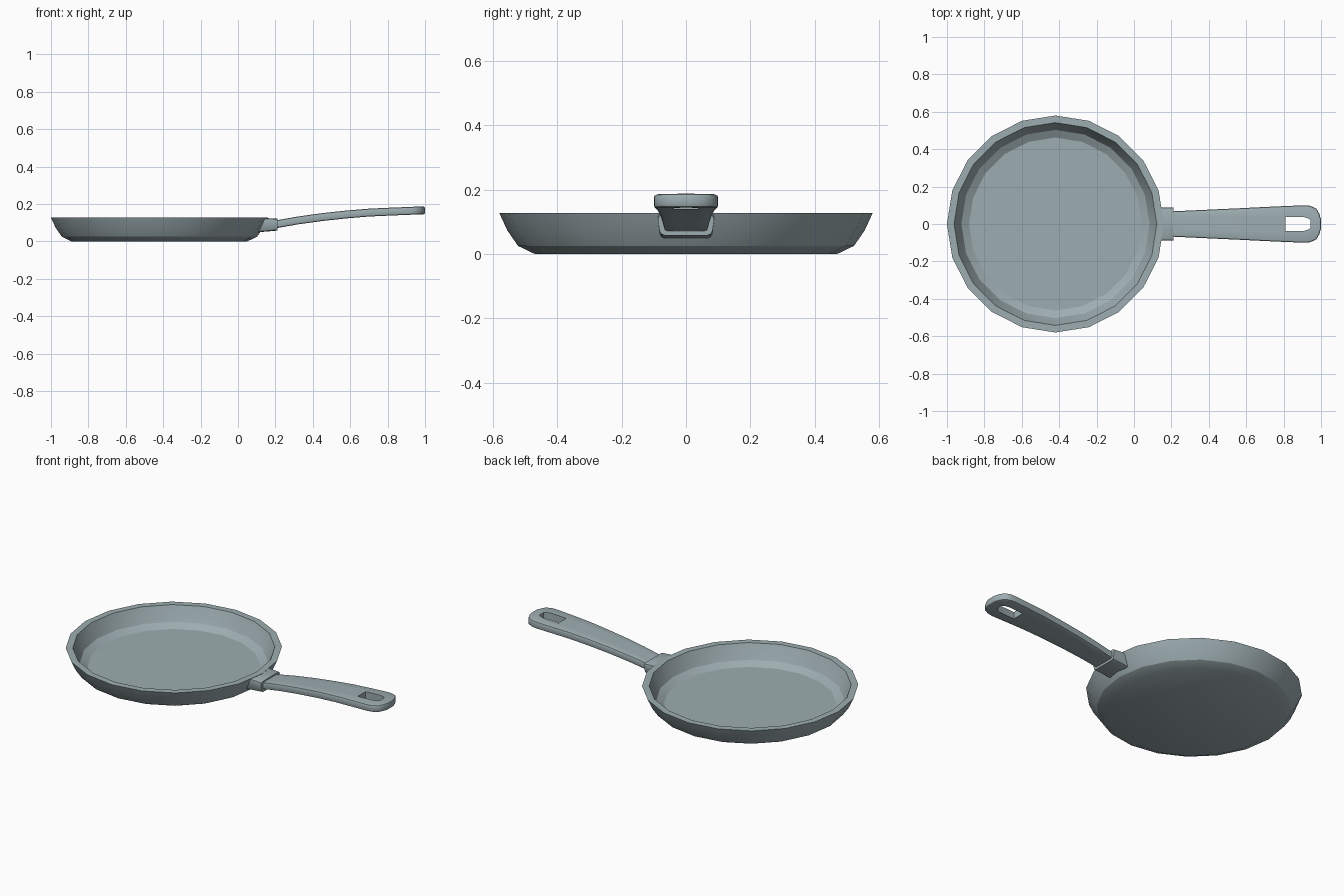
import bpy, bmesh, math

if "Cube" in bpy.data.objects:
    bpy.data.objects.remove(bpy.data.objects["Cube"])

steel = bpy.data.materials.new("grey_steel")
steel.diffuse_color = (0.34, 0.42, 0.44, 1)
steel.use_nodes = True
steel.node_tree.nodes["Principled BSDF"].inputs["Base Color"].default_value = steel.diffuse_color


def finish(bm, name, smooth=None):
    bmesh.ops.recalc_face_normals(bm, faces=bm.faces)
    mesh = bpy.data.meshes.new(name)
    bm.to_mesh(mesh)
    bm.free()
    mesh.materials.append(steel)
    ob = bpy.data.objects.new(name, mesh)
    bpy.context.collection.objects.link(ob)
    if smooth:
        bpy.ops.object.select_all(action='DESELECT')
        ob.select_set(True)
        bpy.context.view_layer.objects.active = ob
        bpy.ops.object.shade_smooth_by_angle(angle=math.radians(smooth))
    return ob


# pan body: 20-sided lathe, underside -> rim -> cooking surface
SIDES, CX = 20, -0.42
profile = [(0.47, 0), (0.522, 0.025), (0.555, 0.073), (0.58, 0.127),
           (0.542, 0.127), (0.522, 0.08), (0.503, 0.043), (0.462, 0.02)]
bm = bmesh.new()
rings = [[bm.verts.new((CX + r * math.cos(2 * math.pi * i / SIDES),
                        r * math.sin(2 * math.pi * i / SIDES), z))
          for i in range(SIDES)] for r, z in profile]
for a, b in zip(rings, rings[1:]):
    for i in range(SIDES):
        j = (i + 1) % SIDES
        bm.faces.new((a[i], a[j], b[j], b[i]))
bm.faces.new(rings[0])
bm.faces.new(rings[-1])
finish(bm, "pan_body", 28)

# bracket joining pan and handle: tapered, bevelled block
bm = bmesh.new()
bmesh.ops.create_cube(bm, size=1)
for v in bm.verts:
    outer, top = v.co.x > 0, v.co.z > 0
    v.co.x = 0.212 if outer else (0.13 if top else 0.1)
    v.co.y = math.copysign(0.09 if top else 0.08, v.co.y)
    v.co.z = (0.121 if outer else 0.126) if top else (0.058 if outer else 0.048)
long_edges = [e for e in bm.edges
              if abs(e.verts[0].co.x - e.verts[1].co.x) > 0.05]
bmesh.ops.bevel(bm, geom=long_edges, offset=0.014, segments=2, profile=0.5,
                affect='EDGES')
finish(bm, "bracket", 35)

# handle: strip of stations (x, half width, hole half width, top z)
stations = [(0.19, 0.067, 0.03, 0.110), (0.32, 0.073, 0.03, 0.133),
            (0.45, 0.079, 0.035, 0.151), (0.58, 0.085, 0.037, 0.165),
            (0.70, 0.091, 0.038, 0.175), (0.81, 0.096, 0.037, 0.180),
            (0.91, 0.100, 0.037, 0.184), (0.935, 0.098, 0.028, 0.185),
            (0.945, 0.096, 0.018, 0.1855), (0.975, 0.082, 0.018, 0.1865),
            (0.991, 0.054, 0.016, 0.187), (1.0, 0.025, 0.010, 0.187)]
THICK = 0.042
bm = bmesh.new()
grid = [[bm.verts.new((x, y, z)) for y in (-w, -h, h, w)]
        for x, w, h, z in stations]
for i in range(len(grid) - 1):
    for c in range(3):
        if c == 1 and 5 <= i <= 7:      # hanging hole
            continue
        bm.faces.new((grid[i][c], grid[i + 1][c],
                      grid[i + 1][c + 1], grid[i][c + 1]))
top = list(bm.faces)
outer = {v for i, row in enumerate(grid)
         for v in (row if i in (0, len(grid) - 1) else (row[0], row[3]))}
rim = [e for e in bm.edges if e.is_boundary
       and e.verts[0] in outer and e.verts[1] in outer]
rim_ends = [{tuple(round(k, 5) for k in v.co.xy) for v in e.verts} for e in rim]
ext = bmesh.ops.extrude_face_region(bm, geom=top, use_keep_orig=True)
for v in (g for g in ext["geom"] if isinstance(g, bmesh.types.BMVert)):
    v.co.z -= THICK
# round the outer top and bottom edges
edges = [e for e in bm.edges
         if {tuple(round(k, 5) for k in v.co.xy) for v in e.verts} in rim_ends]
bmesh.ops.recalc_face_normals(bm, faces=bm.faces)
bmesh.ops.bevel(bm, geom=edges, offset=0.014, segments=2, profile=0.5,
                affect='EDGES', clamp_overlap=True)
finish(bm, "handle", 40)
